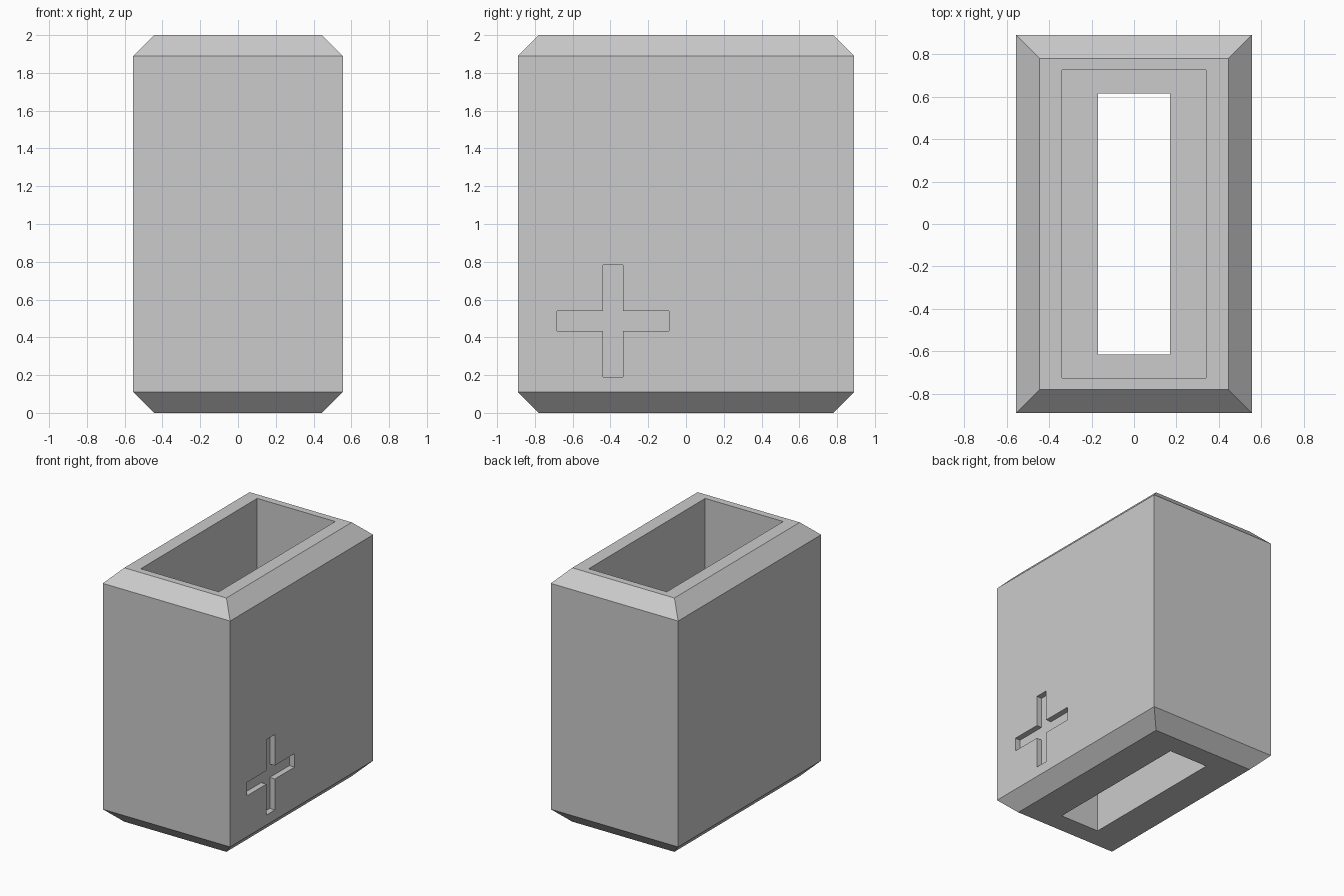
import bpy
import bmesh

cube = bpy.data.objects.get("Cube")
if cube:
    bpy.data.objects.remove(cube, do_unlink=True)

grey = bpy.data.materials.new("light_grey")
grey.use_nodes = True
grey.diffuse_color = (0.6, 0.6, 0.6, 1)
grey.node_tree.nodes["Principled BSDF"].inputs["Base Color"].default_value = (0.6, 0.6, 0.6, 1)


def make_object(name, bm):
    bmesh.ops.recalc_face_normals(bm, faces=bm.faces)
    mesh = bpy.data.meshes.new(name)
    bm.to_mesh(mesh)
    bm.free()
    mesh.materials.append(grey)
    obj = bpy.data.objects.new(name, mesh)
    bpy.context.collection.objects.link(obj)
    return obj


# Chamfered sleeve with a wide socket above a narrow slot:
# rectangular rings (half width, half depth, height) joined in a closed loop
W, D, H, C = 0.555, 0.89, 2.0, 0.11
LEDGE = 0.44
rings = [
    (W - C, D - C, 0), (W, D, C), (W, D, H - C), (W - C, D - C, H),
    (0.34, 0.725, H), (0.34, 0.725, LEDGE),
    (0.17, 0.615, LEDGE), (0.17, 0.615, 0),
]
bm = bmesh.new()
loops = [[bm.verts.new((sx * x, sy * y, z))
          for sx, sy in ((-1, -1), (1, -1), (1, 1), (-1, 1))]
         for x, y, z in rings]
for a, b in zip(loops, loops[1:] + loops[:1]):
    for i in range(4):
        j = (i + 1) % 4
        bm.faces.new((a[i], a[j], b[j], b[i]))
sleeve = make_object("sleeve", bm)

# Plus-shaped recess in the +x side
ARM, HALF, DEPTH = 0.297, 0.053, 0.045
CY, CZ = -0.386, 0.486
quarter = [(ARM, -HALF), (ARM, HALF), (HALF, HALF)]
outline = []
for turn in range(4):
    outline += quarter
    quarter = [(-v, u) for u, v in quarter]
bm = bmesh.new()
face = bm.faces.new([bm.verts.new((W - DEPTH, CY + u, CZ + v)) for u, v in outline])
out = bmesh.ops.extrude_face_region(bm, geom=[face])
moved = [g for g in out["geom"] if isinstance(g, bmesh.types.BMVert)]
bmesh.ops.translate(bm, verts=moved, vec=(2 * DEPTH, 0, 0))
cutter = make_object("plus_cutter", bm)
cutter.hide_render = True

cut = sleeve.modifiers.new("plus_recess", "BOOLEAN")
cut.operation = "DIFFERENCE"
cut.solver = "EXACT"
cut.object = cutter
bpy.context.view_layer.objects.active = sleeve
bpy.ops.object.modifier_apply(modifier=cut.name)
bpy.data.objects.remove(cutter, do_unlink=True)
